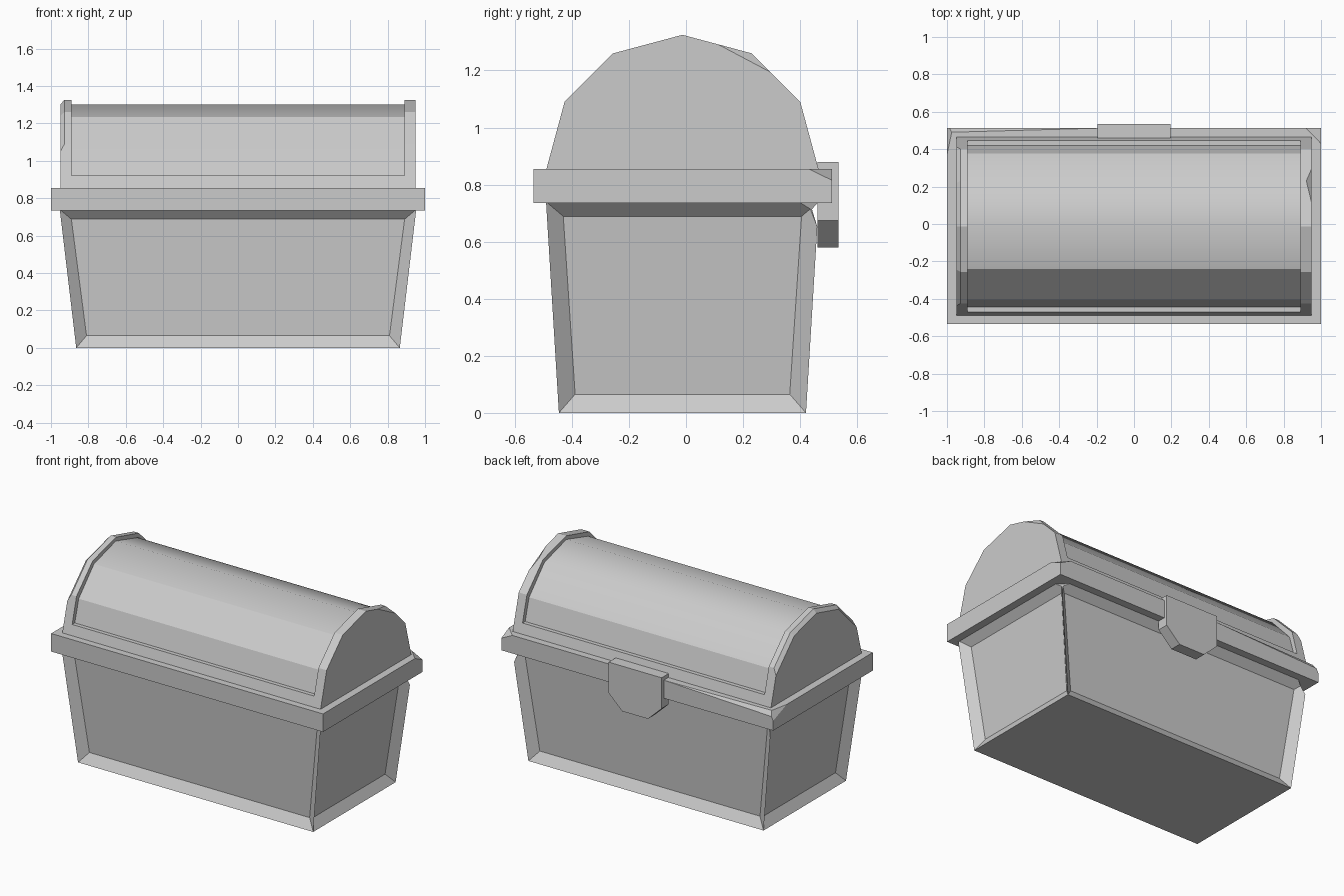
import bpy, bmesh
from mathutils import Vector

cube = bpy.data.objects.get("Cube")
if cube:
    bpy.data.objects.remove(cube, do_unlink=True)

MID = -0.0125  # depth centre of the chest body

stone = bpy.data.materials.new("plain_grey")
stone.use_nodes = True
GREY = (0.6, 0.6, 0.6, 1)
stone.diffuse_color = GREY
stone.node_tree.nodes["Principled BSDF"].inputs["Base Color"].default_value = GREY


def finish(name, bm):
    bmesh.ops.recalc_face_normals(bm, faces=bm.faces)
    mesh = bpy.data.meshes.new(name)
    bm.to_mesh(mesh)
    bm.free()
    mesh.materials.append(stone)
    obj = bpy.data.objects.new(name, mesh)
    bpy.context.collection.objects.link(obj)
    return obj


def extrude(points, direction):
    """Closed prism from an outline."""
    bm = bmesh.new()
    face = bm.faces.new([bm.verts.new(p) for p in points])
    out = bmesh.ops.extrude_face_region(bm, geom=[face])["geom"]
    moved = [g for g in out if isinstance(g, bmesh.types.BMVert)]
    bmesh.ops.translate(bm, verts=moved, vec=direction)
    if face.is_valid and not any(len(e.link_faces) == 1 for e in bm.edges):
        pass
    elif not face.is_valid:
        bmesh.ops.holes_fill(bm, edges=bm.edges)
    bmesh.ops.recalc_face_normals(bm, faces=bm.faces)
    return bm


def chip(bm, point, normal):
    """Slice away everything beyond a plane and cap the cut."""
    cut = bmesh.ops.bisect_plane(
        bm, geom=bm.verts[:] + bm.edges[:] + bm.faces[:],
        plane_co=point, plane_no=normal, clear_outer=True)["geom_cut"]
    edges = [g for g in cut if isinstance(g, bmesh.types.BMEdge)]
    bmesh.ops.holes_fill(bm, edges=edges)


def chip_corner(bm, a, b, c, inside=(0, 0, 0.4)):
    """Slice off a corner along the plane through three points."""
    a, b, c = Vector(a), Vector(b), Vector(c)
    normal = (b - a).cross(c - a)
    if normal.dot(Vector(inside) - a) > 0:
        normal.negate()
    chip(bm, a, normal)


# Tapered body with a recessed panel on each wall
def ring(half_x, half_y, z):
    return [(sx * half_x, MID + sy * half_y, z)
            for sx, sy in ((-1, -1), (1, -1), (1, 1), (-1, 1))]


TOP = 0.74
bm = bmesh.new()
low = [bm.verts.new(p) for p in ring(0.865, 0.433, 0)]
high = [bm.verts.new(p) for p in ring(0.953, 0.478, TOP)]
bm.faces.new(low[::-1])
bm.faces.new(high)
walls = [bm.faces.new((low[i], low[i - 3], high[i - 3], high[i])) for i in range(4)]
bmesh.ops.recalc_face_normals(bm, faces=bm.faces)
for wall in walls:
    bmesh.ops.inset_region(bm, faces=[wall], thickness=0.083)
    bmesh.ops.translate(bm, verts=wall.verts, vec=wall.normal * -0.045)
for s in (-1, 1):  # worn back corners
    chip_corner(bm, (s * 0.953, 0.395, TOP), (s * 0.88, 0.466, TOP), (s * 0.944, 0.46, 0.65))
finish("body", bm)

# Rim band with worn back edges
bm = extrude([(x, y, 0.735) for x, y in ((-1, -0.535), (1, -0.535), (1, 0.512), (-1, 0.512))],
             (0, 0, 0.12))
chip_corner(bm, (1, 0.43, 0.855), (0.92, 0.512, 0.855), (1, 0.512, 0.815))
chip_corner(bm, (-0.2, 0.512, 0.855), (-1, 0.49, 0.855), (-1, 0.512, 0.825))
chip_corner(bm, (-1, 0.37, 0.855), (-0.97, 0.512, 0.855), (-1, 0.512, 0.8))
finish("rim", bm)

# Faceted lid outline, mirrored front to back
half = [(0.478, 0.85), (0.413, 1.09), (0.243, 1.26)]
arch = [(-y, z) for y, z in half] + [(0, 1.325)] + [(y, z) for y, z in reversed(half)]


def lid_prism(outline, x0, x1):
    return extrude([(x0, MID + y, z) for y, z in outline], (x1 - x0, 0, 0))


# Raised lid ends: the right one has a worn outer edge, the left one a small nick
for side, name in ((-1, "lid_end_right"), (1, "lid_end_left")):
    bm = lid_prism(arch, side * 0.89, side * 0.95)
    if side < 0:
        for (y0, z0), (y1, z1) in zip(arch[1:-2], arch[2:-1]):
            n = Vector((0, z0 - z1, y1 - y0)).normalized()
            chip(bm, Vector((-0.928, MID + y0, z0)), Vector((-1, n.y, n.z)))
    else:
        chip_corner(bm, (0.95, 0.2, 1.245), (0.95, 0.285, 1.2), (0.92, 0.235, 1.259))
    finish(name, bm)

# Lower rails of the lid frame
t = (0.92 - 0.85) / (half[1][1] - half[0][1])
rail_y = half[0][0] + t * (half[1][0] - half[0][0])
finish("lid_rails", lid_prism(
    [(-half[0][0], 0.85), (-rail_y, 0.92), (rail_y, 0.92), (half[0][0], 0.85)], -0.89, 0.89))

# Recessed barrel, rounded over the crown and faceted on the sides
inner = [(y * 0.944, z - 0.025 * (z > 1)) for y, z in arch]
barrel = finish("lid_barrel", lid_prism(inner, -0.9, 0.9))
for poly in barrel.data.polygons:
    poly.use_smooth = poly.normal.z > 0.9 or (poly.normal.z > 0.5 and poly.normal.y > 0)

# Latch plate on the back with clipped lower corners
outline = [(-0.195, 0.88), (-0.195, 0.675), (-0.095, 0.58)]
outline += [(-x, z) for x, z in reversed(outline)]
finish("latch", extrude([(x, 0.46, z) for x, z in outline], (0, 0.075, 0)))
